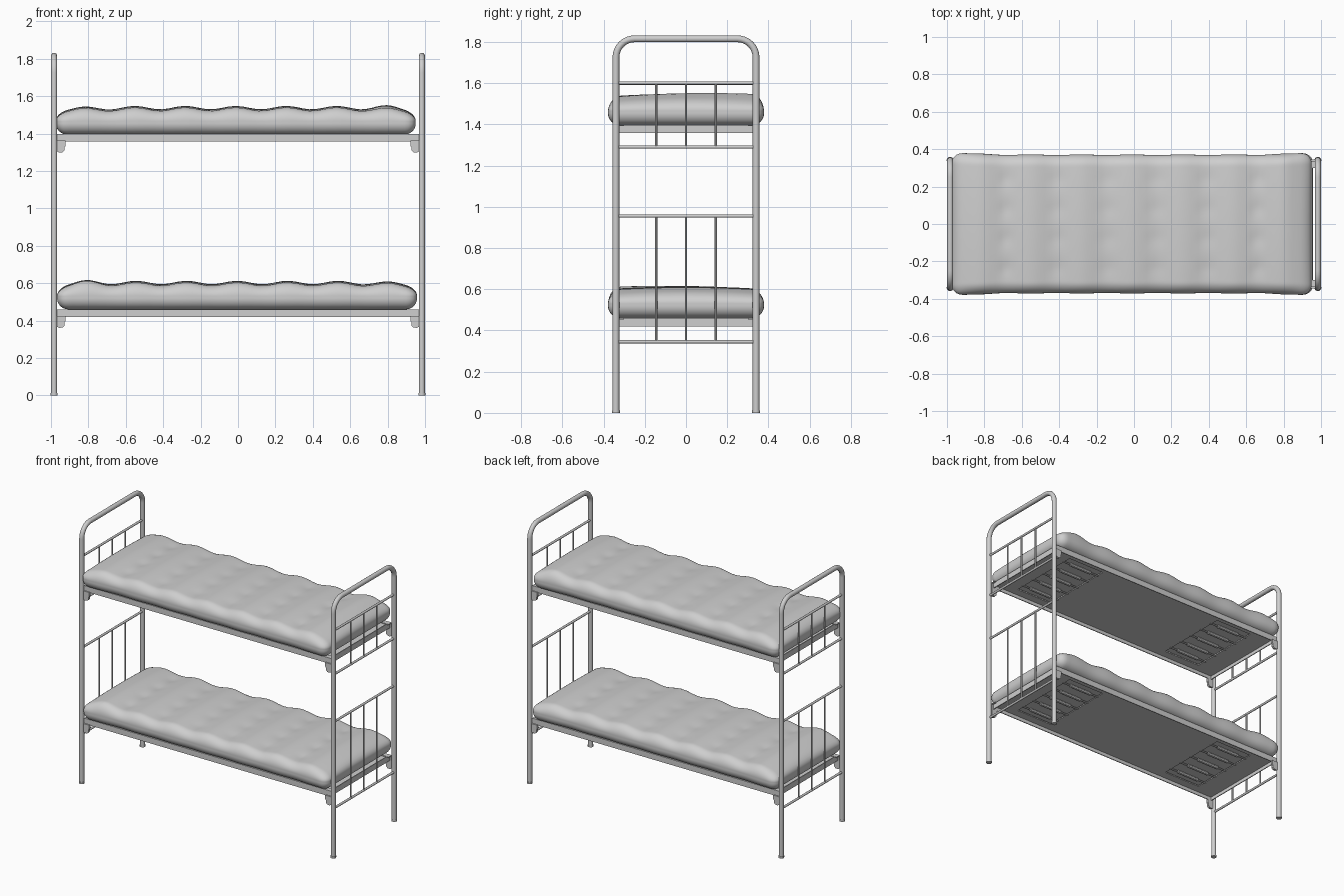
import bpy, bmesh, math
from mathutils import Vector

cube = bpy.data.objects.get("Cube")
if cube:
    bpy.data.objects.remove(cube)

grey = bpy.data.materials.new("light grey")
grey.use_nodes = True
grey.diffuse_color = (0.62, 0.62, 0.62, 1)
grey.node_tree.nodes["Principled BSDF"].inputs["Base Color"].default_value = (0.62, 0.62, 0.62, 1)


def make_object(name, bm, smooth=True):
    bmesh.ops.recalc_face_normals(bm, faces=bm.faces)
    mesh = bpy.data.meshes.new(name)
    bm.to_mesh(mesh)
    bm.free()
    obj = bpy.data.objects.new(name, mesh)
    bpy.context.collection.objects.link(obj)
    mesh.materials.append(grey)
    if smooth:
        bpy.ops.object.select_all(action='DESELECT')
        obj.select_set(True)
        bpy.context.view_layer.objects.active = obj
        bpy.ops.object.shade_smooth_by_angle(angle=math.radians(40))
    return obj


def add_tube(bm, path, radius, sides=12):
    """Sweep a circle along a path lying in a plane of constant x or y."""
    path = [Vector(p) for p in path]
    rings = []
    for i, p in enumerate(path):
        t = (path[min(i + 1, len(path) - 1)] - path[max(i - 1, 0)]).normalized()
        a = Vector((1, 0, 0)) if abs(t.x) < 0.9 else Vector((0, 1, 0))
        b = t.cross(a)
        angles = [math.tau * k / sides for k in range(sides)]
        rings.append([bm.verts.new(p + radius * (a * math.cos(s) + b * math.sin(s))) for s in angles])
    for r, q in zip(rings, rings[1:]):
        for k in range(sides):
            n = (k + 1) % sides
            bm.faces.new((r[k], r[n], q[n], q[k]))
    bm.faces.new(rings[0])
    bm.faces.new(rings[-1])


def add_box(bm, x, y, z):
    """Box given by its ranges along each axis."""
    verts = bmesh.ops.create_cube(bm, size=1)["verts"]
    for v in verts:
        v.co = [(r[0] + r[1]) / 2 + c * (r[1] - r[0]) for c, r in zip(v.co, (x, y, z))]


POST_X, POST_Y, POST_R = 0.983, 0.34, 0.0165
TOP, BEND = 1.815, 0.09


# Arched end frames with rungs and thin uprights
def end_frame(side, name):
    x = side * POST_X
    path = [(x, -POST_Y, 0)]
    for centre, start in ((BEND - POST_Y, math.pi), (POST_Y - BEND, math.pi / 2)):
        for k in range(9):
            a = start - math.pi / 2 * k / 8
            path.append((x, centre + BEND * math.cos(a), TOP - BEND + BEND * math.sin(a)))
    path.append((x, POST_Y, 0))
    bm = bmesh.new()
    add_tube(bm, path, POST_R, 16)
    make_object(name + "_arched_post", bm)

    bm = bmesh.new()
    for y in (-POST_Y, POST_Y):
        add_tube(bm, [(x, y, 0), (x, y, 0.012)], 0.019, 16)
    make_object(name + "_feet", bm)

    bm = bmesh.new()
    for low, high in ((0.345, 0.955), (1.29, 1.6)):
        for z in (low, high):
            add_tube(bm, [(x, -POST_Y, z), (x, POST_Y, z)], 0.008)
        for y in (-0.145, 0, 0.145):
            add_tube(bm, [(x, y, low), (x, y, high)], 0.006, 8)
    make_object(name + "_bars", bm)


# Angle-iron bed frame, hook brackets and sprung base
def bed_frame(top, name):
    low = top - 0.04
    bm = bmesh.new()
    for s in (-1, 1):
        outer, inner = s * 0.335, s * 0.329
        add_box(bm, (-0.967, 0.967), sorted((outer, inner)), (low, top))
        add_box(bm, (-0.967, 0.967), sorted((outer, s * 0.3)), (top - 0.006, top))
        add_box(bm, sorted((s * 0.955, s * 0.949)), (-0.33, 0.33), (low, top))
    make_object(name + "_rails", bm, False)

    bm = bmesh.new()
    outline = [(0.968, 0), (0.968, -0.058), (0.955, -0.064), (0.938, -0.062),
               (0.928, -0.052), (0.928, -0.035), (0.922, -0.028), (0.922, 0)]
    for sx in (-1, 1):
        for sy in (-1, 1):
            face = bm.faces.new([bm.verts.new((sx * x, sy * 0.328, low + 0.005 + z)) for x, z in outline])
            new = bmesh.ops.extrude_face_region(bm, geom=[face])["geom"]
            for v in new:
                if isinstance(v, bmesh.types.BMVert):
                    v.co.y += sy * 0.016
    make_object(name + "_brackets", bm, False)

    bm = bmesh.new()
    z = (top - 0.016, top - 0.008)
    add_box(bm, (-0.5, 0.5), (-0.328, 0.328), z)
    for s in (-1, 1):
        add_box(bm, sorted((s * 0.79, s * 0.95)), (-0.328, 0.328), z)
        for t in (-1, 1):
            add_box(bm, sorted((s * 0.5, s * 0.79)), sorted((t * 0.27, t * 0.328)), z)
    make_object(name + "_base_sheet", bm, False)

    bm = bmesh.new()
    for s in (-1, 1):
        for k in range(-2, 3):
            y = k * 0.105
            add_tube(bm, [(s * 0.49, y, top - 0.014), (s * 0.8, y, top - 0.014)], 0.006, 8)
            add_tube(bm, [(s * 0.56, y, top - 0.014), (s * 0.73, y, top - 0.014)], 0.012, 8)
    make_object(name + "_springs", bm)


# Soft mattress with cross waves and stitched dents
def mattress(base, centre_x, flip, name):
    half = Vector((0.962, 0.37, 0.066))
    radius, pitch = 0.06, 0.27
    bm = bmesh.new()
    bmesh.ops.create_cube(bm, size=2)
    bmesh.ops.subdivide_edges(bm, edges=bm.edges[:], cuts=59, use_grid_fill=True)
    for v in bm.verts:
        u = [0.55 * c + 0.45 * math.sin(c * math.pi / 2) for c in v.co]
        p = Vector([c * h for c, h in zip(u, half)])
        q = Vector([max(radius - h, min(h - radius, c)) for c, h in zip(p, half)])
        p = q + radius * (p - q).normalized()
        fx, fy = p.x / half.x, p.y / half.y
        if p.z > 0:
            rise = p.z / half.z
            wave = 0.009 * math.cos(math.tau * p.x / pitch)
            puff = 0.012 * (1 - fy * fy) - 0.014 * fx ** 8
            hump = 0.013 * math.exp(-((p.x - 0.8) / 0.09) ** 2) * (0.5 + 0.5 * fy)
            dent = 0
            for k in range(-3, 3):
                for row in (-0.24, -0.08, 0.08, 0.24):
                    dx, dy = p.x - (k + 0.5) * pitch, p.y - row
                    dent += 0.009 * math.exp(-(dx / 0.02) ** 2 - (dy / 0.045) ** 2)
            p.z += rise * (wave + puff + hump - dent)
        # Corners flare out, sides ripple a little
        p.y *= 1 + 0.045 * fx ** 8 + 0.006 * math.cos(math.tau * p.x / pitch)
        v.co = Vector((centre_x + flip * p.x, flip * p.y, base + half.z + p.z))
    make_object(name, bm)


end_frame(-1, "right_end")
end_frame(1, "left_end")
bed_frame(0.46, "lower_bunk")
bed_frame(1.397, "upper_bunk")
mattress(0.46, -0.005, -1, "lower_mattress")
mattress(1.395, -0.012, 1, "upper_mattress")
